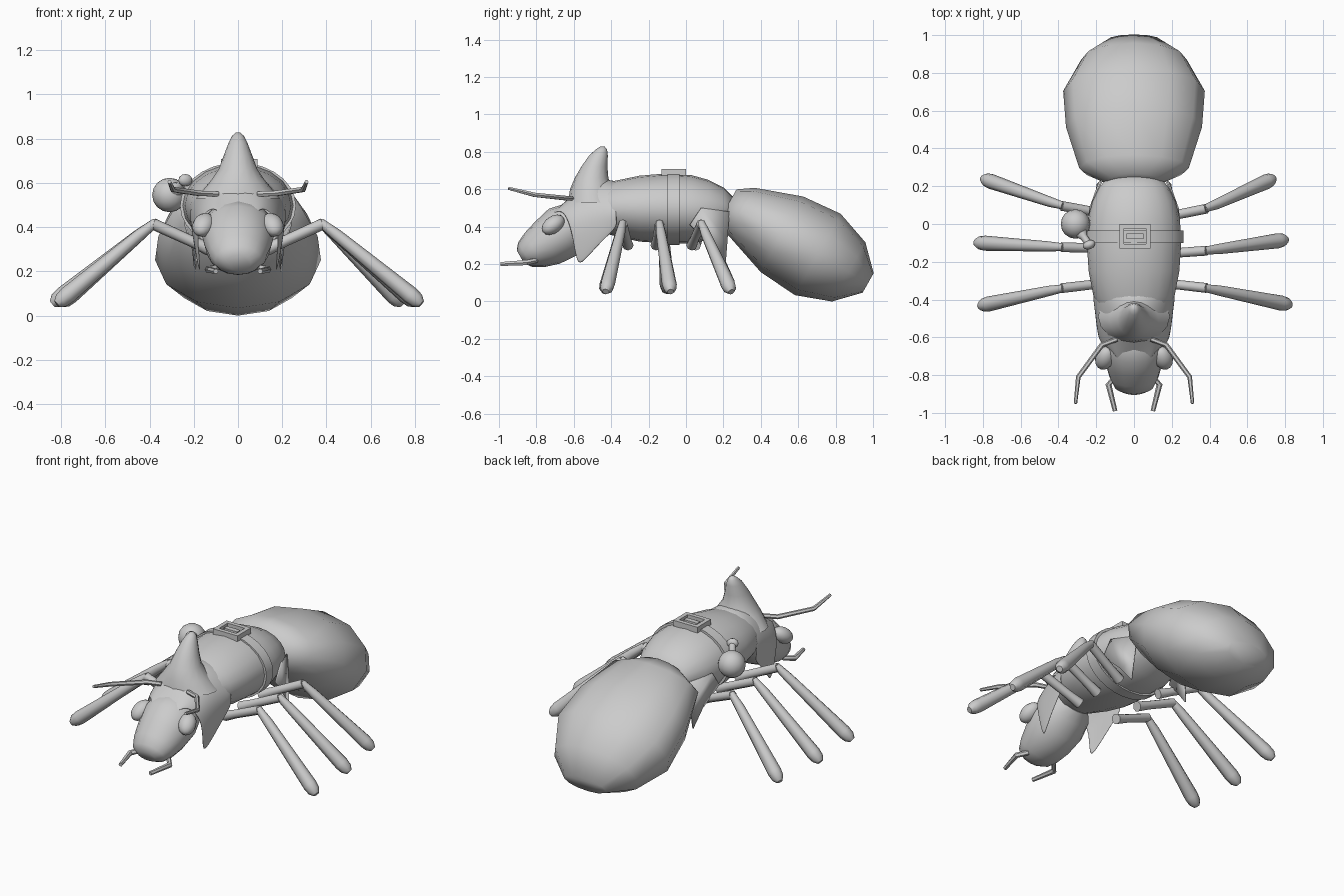
import bpy, bmesh, math
from mathutils import Vector

if "Cube" in bpy.data.objects:
    bpy.data.objects.remove(bpy.data.objects["Cube"])


def make(name, verts, faces, angle=50):
    me = bpy.data.meshes.new(name)
    me.from_pydata([tuple(v) for v in verts], [], faces)
    ob = bpy.data.objects.new(name, me)
    bpy.context.collection.objects.link(ob)
    bm = bmesh.new()
    bm.from_mesh(me)
    bmesh.ops.recalc_face_normals(bm, faces=bm.faces)
    bm.to_mesh(me)
    bm.free()
    bpy.ops.object.select_all(action='DESELECT')
    bpy.context.view_layer.objects.active = ob
    ob.select_set(True)
    bpy.ops.object.shade_smooth_by_angle(angle=math.radians(angle))
    return ob


def loft(name, rings, closed=True, angle=50):
    n = len(rings[0])
    verts = [p for r in rings for p in r]
    faces = []
    for i in range(len(rings) - 1):
        for j in range(n if closed else n - 1):
            k = (j + 1) % n
            faces.append((i*n + j, i*n + k, (i+1)*n + k, (i+1)*n + j))
    if closed:
        faces += [tuple(range(n)), tuple(range((len(rings)-1)*n, len(rings)*n))]
    return make(name, verts, faces, angle)


def ring(c, u, v, n):
    c, u, v = Vector(c), Vector(u), Vector(v)
    return [c + u*math.cos(2*math.pi*i/n) + v*math.sin(2*math.pi*i/n) for i in range(n)]


def tube(name, pts, radii, n=8):
    pts = [Vector(p) for p in pts]
    rings = []
    for i, p in enumerate(pts):
        d = (pts[min(i+1, len(pts)-1)] - pts[max(i-1, 0)]).normalized()
        u = d.cross(Vector((0, 0, 1))).normalized()
        rings.append(ring(p, u*radii[i], u.cross(d)*radii[i], n))
    return loft(name, rings)


def ball(name, loc, scale, rot=(0, 0, 0), seg=16):
    bpy.ops.mesh.primitive_uv_sphere_add(segments=seg, ring_count=seg//2, radius=1, location=loc, rotation=rot)
    ob = bpy.context.object
    ob.name, ob.scale = name, scale
    bpy.ops.object.shade_smooth()
    return ob


def box(name, loc, size):
    bpy.ops.mesh.primitive_cube_add(size=1, location=loc)
    ob = bpy.context.object
    ob.name, ob.scale = name, size


# Abdomen: coarse tilted ellipsoid (position on axis, half width, half height)
D, N = Vector((0, .87, -.49)), Vector((0, .49, .87))
loft("abdomen", [ring(Vector((0, .6, .31)) + D*s, (w, 0, 0), N*h, 12) for s, w, h in [
    (-.43, .14, .09), (-.35, .29, .145), (-.1, .36, .232), (.12, .375, .25),
    (.31, .28, .182), (.43, .14, .06)]], angle=70)

# Thorax (y, half width, top, bottom)
loft("thorax", [ring((0, y, (t+b)/2), (w, 0, 0), (0, 0, (t-b)/2), 20) for y, w, t, b in [
    (-.5, .15, .6, .38), (-.38, .215, .645, .35), (-.25, .24, .672, .32), (-.1, .25, .685, .31),
    (.03, .243, .675, .31), (.12, .22, .65, .33), (.2, .18, .61, .37), (.26, .125, .55, .41)]])

# Hood shell, half profiles from the brow peak down to the pointed collar
half = [
    [(0, -.82, .375), (.06, -.77, .44), (.11, -.68, .5), (.17, -.64, .45), (.19, -.61, .36), (.17, -.585, .19)],
    [(0, -.63, .55), (.07, -.62, .55), (.13, -.6, .54), (.19, -.58, .47), (.2, -.56, .36), (.18, -.55, .2)],
    [(0, -.5, .67), (.07, -.5, .65), (.14, -.49, .59), (.2, -.48, .5), (.21, -.46, .42), (.2, -.46, .31)],
    [(0, -.37, .65), (.1, -.37, .63), (.18, -.37, .57), (.22, -.37, .49), (.22, -.37, .44), (.21, -.36, .4)]]
hood = loft("hood", [[(-x, y, z) for x, y, z in h[:0:-1]] + h for h in half], closed=False)
hood.modifiers.new("thickness", 'SOLIDIFY').thickness = .008
hood.modifiers.new("smooth", 'SUBSURF').levels = 2
hood.modifiers["smooth"].render_levels = 2

# Hood peak
peak = loft("hood_peak", [ring((0, y, z), (a, 0, 0), (0, b, 0), 16) for y, z, a, b in [
    (-.49, .53, .19, .14), (-.505, .6, .13, .115), (-.505, .66, .088, .09), (-.49, .72, .066, .07),
    (-.468, .78, .043, .05), (-.452, .813, .026, .03), (-.447, .828, .01, .012)]])

# Head, lofted from neck to snout (y, z, half width, half height)
A = Vector((0, -.5, .87))
loft("head", [ring((0, y, z), (w, 0, 0), A*h, 16) for y, z, w, h in [
    (-.52, .44, .1, .08), (-.58, .42, .15, .12), (-.66, .37, .165, .145), (-.74, .315, .15, .13),
    (-.81, .275, .13, .105), (-.86, .25, .105, .075), (-.885, .238, .06, .04)]])

# Belt band around the thorax and buckle frame
prof = [(-.1, .245), (-.1, .262), (-.035, .262), (-.035, .245)]
belt = [ring((0, y, .497), (r, 0, 0), (0, 0, r*.745), 28) for y, r in prof]
loft("belt", belt + belt[:1])
for s in (-1, 1):
    box("buckle_side", (.005 + s*.07, -.065, .69), (.025, .13, .035))
    box("buckle_bar", (.005, -.065 + s*.053, .69), (.16, .025, .035))
box("buckle_pin", (.005, -.065, .695), (.09, .03, .015))

# Flask: gourd body, neck and stopper
ball("flask_body", (-.31, 0, .545), (.078,)*3)
tube("flask_neck", [(-.29, -.03, .56), (-.265, -.07, .585), (-.24, -.105, .61)], [.05, .02, .018], 10)
ball("flask_stopper", (-.238, -.11, .612), (.034, .024, .028), (0, 0, .4), 12)

# Mirrored parts: eyes, antennae, jaws and rear cloak points
for s, side in ((-1, "left"), (1, "right")):
    ball(side + "_eye", (s*.155, -.71, .41), (.05, .07, .045), (.6, 0, s*.35))
    tube(side + "_antenna", [(s*.09, -.61, .55), (s*.17, -.64, .552), (s*.295, -.81, .57), (s*.31, -.95, .605)],
         [.013, .014, .013, .009], 6)
    tube(side + "_jaw", [(s*.09, -.8, .22), (s*.135, -.85, .208), (s*.1, -.99, .2)], [.014, .016, .012], 6)
    flap = make(side + "_cloak_point", [(s*.235, .02, .41), (s*.2, .13, .3), (s*.19, .21, .2),
                (s*.18, .22, .33), (s*.165, .23, .48), (s*.23, .08, .5)], [(0, 1, 2, 3, 4, 5)])
    flap.modifiers.new("thickness", 'SOLIDIFY').thickness = .008

# Legs: hip y, foot x, foot y for each side
legs = [("front", 1, -.31, .81, -.425), ("middle", 1, -.16, .79, -.085), ("rear", 1, .03, .725, .235),
        ("front", -1, -.31, .8, -.43), ("middle", -1, -.13, .82, -.1), ("rear", -1, .05, .785, .235)]
for name, s, y, fx, fy in legs:
    hip, knee, foot = Vector((s*.13, y, .3)), Vector((s*.385, y + (fy-y)*.25, .415)), Vector((s*fx, fy, .068))
    label = ("left_" if s < 0 else "right_") + name
    tube(label + "_upper_leg", [hip, hip.lerp(knee, .3), knee], [.03, .025, .026])
    tip = foot + (foot - knee).normalized()*.025
    tube(label + "_lower_leg", [knee + Vector((-s*.012, 0, .006)), knee.lerp(foot, .15),
         knee.lerp(foot, .93), foot, tip], [.02, .027, .04, .035, .018])
